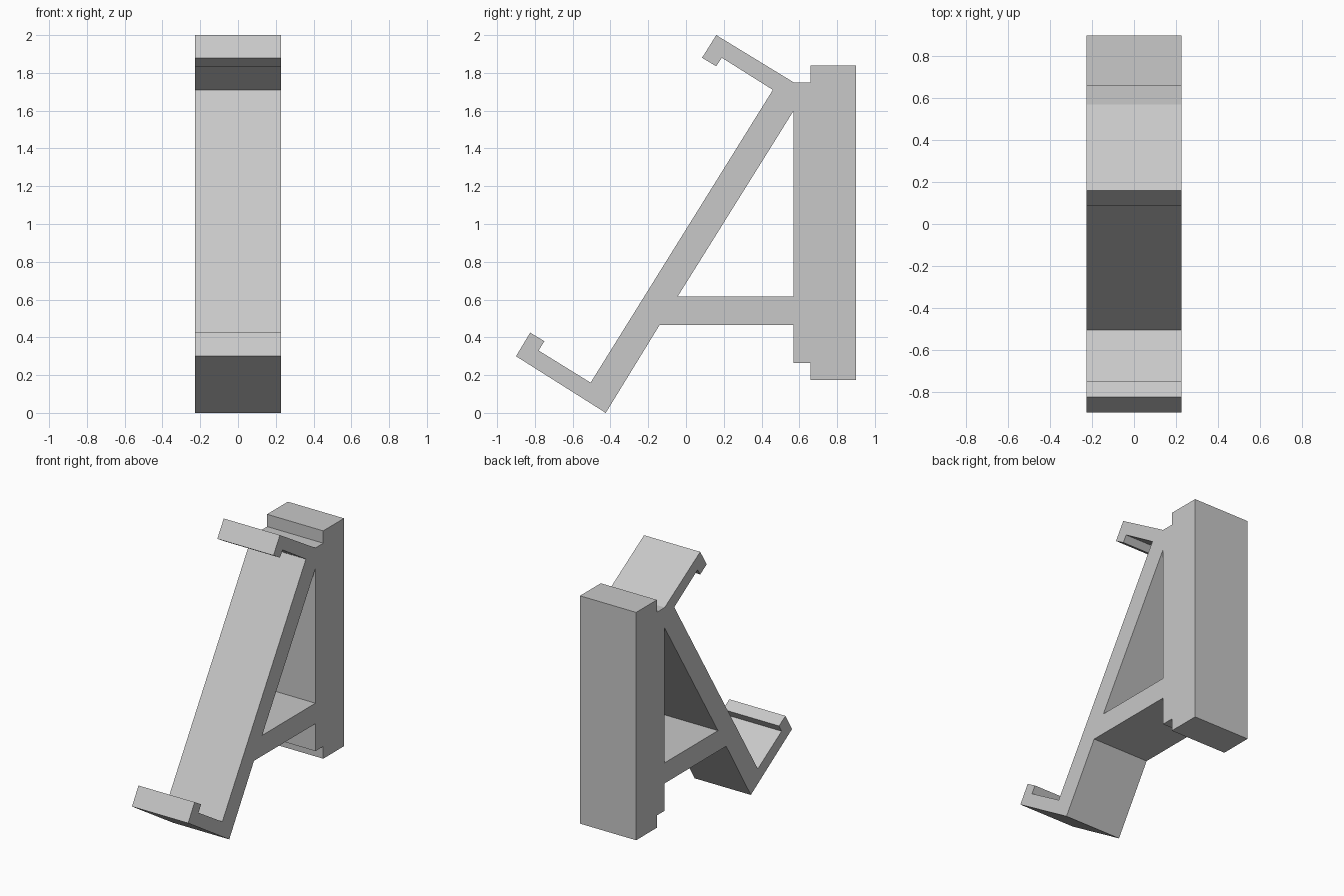
import bpy, bmesh
from mathutils import Vector

if "Cube" in bpy.data.objects:
    bpy.data.objects.remove(bpy.data.objects["Cube"])

HALF_WIDTH = 0.227

# Side outline (y, z): cradle foot, brace, mounting block, top hook, sloped rest, front lip
OUTLINE = [
    (-0.425, 0.0), (-0.14, 0.465), (0.57, 0.465), (0.57, 0.265),
    (0.66, 0.265), (0.66, 0.175), (0.90, 0.175), (0.90, 1.84),
    (0.66, 1.84), (0.66, 1.75), (0.57, 1.75), (0.16, 2.0),
    (0.085, 1.88), (0.16, 1.835), (0.19, 1.88), (0.46, 1.71),
    (-0.505, 0.16), (-0.78, 0.33), (-0.75, 0.38), (-0.825, 0.425),
    (-0.90, 0.30),
]
# Triangular opening between the rest, the brace and the block
OPENING = [(-0.045, 0.615), (0.57, 0.615), (0.57, 1.60)]


def add_loop(bm, points):
    verts = [bm.verts.new((-HALF_WIDTH, y, z)) for y, z in points]
    return [bm.edges.new((v, verts[(i + 1) % len(verts)])) for i, v in enumerate(verts)]


# Fill the profile around the opening, then extrude it across the width
bm = bmesh.new()
edges = add_loop(bm, OUTLINE) + add_loop(bm, OPENING)
bmesh.ops.triangle_fill(bm, edges=edges, use_beauty=True, use_dissolve=False,
                        normal=Vector((-1, 0, 0)))
result = bmesh.ops.extrude_face_region(bm, geom=bm.faces[:], use_keep_orig=True)
moved = [g for g in result["geom"] if isinstance(g, bmesh.types.BMVert)]
bmesh.ops.translate(bm, verts=moved, vec=(2 * HALF_WIDTH, 0, 0))
bmesh.ops.recalc_face_normals(bm, faces=bm.faces[:])

mesh = bpy.data.meshes.new("bracket_stand")
bm.to_mesh(mesh)
bm.free()

# Plain grey plastic
grey = bpy.data.materials.new("light_grey")
grey.diffuse_color = (0.58, 0.58, 0.58, 1.0)
grey.use_nodes = True
grey.node_tree.nodes["Principled BSDF"].inputs["Base Color"].default_value = grey.diffuse_color
mesh.materials.append(grey)

stand = bpy.data.objects.new("bracket_stand", mesh)
bpy.context.collection.objects.link(stand)
